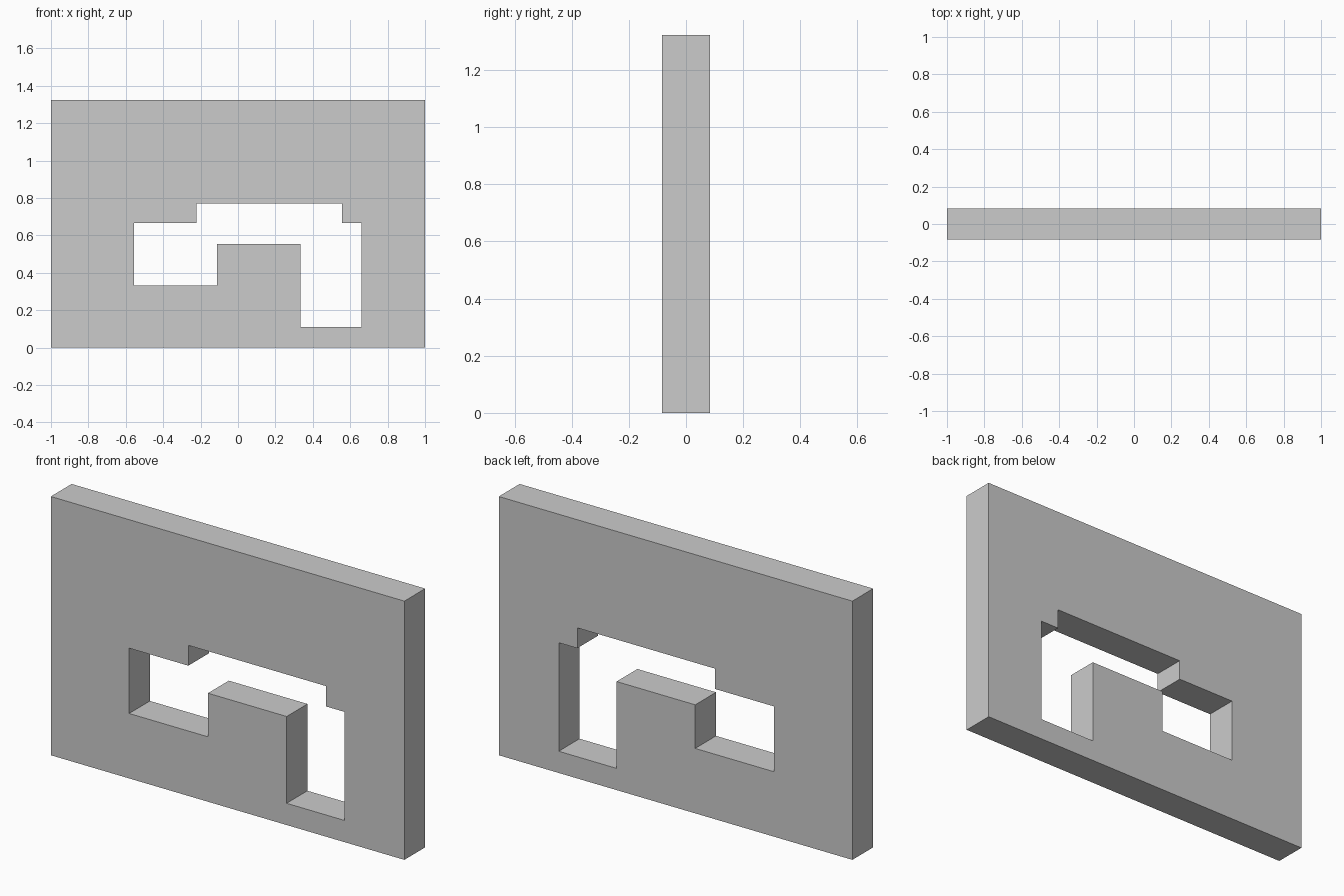
import bpy, bmesh
from math import pi
from mathutils import Matrix

if "Cube" in bpy.data.objects:
    bpy.data.objects.remove(bpy.data.objects["Cube"])

HEIGHT, HALF_DEPTH = 1.323, 0.084

# Wall outline and stepped opening, as x-z profiles
outline = [(-1, 0), (1, 0), (1, HEIGHT), (-1, HEIGHT)]
opening = [(-0.557, 0.332), (-0.111, 0.332), (-0.111, 0.555), (0.334, 0.555),
           (0.334, 0.111), (0.661, 0.111), (0.661, 0.666), (0.556, 0.666),
           (0.556, 0.77), (-0.222, 0.77), (-0.222, 0.666), (-0.557, 0.666)]

# Filled 2D curve extruded to the wall thickness
curve = bpy.data.curves.new("wall_profile", 'CURVE')
curve.dimensions = '2D'
curve.fill_mode = 'BOTH'
curve.extrude = HALF_DEPTH
for profile in (outline, opening):
    spline = curve.splines.new('POLY')
    spline.points.add(len(profile) - 1)
    for point, (x, z) in zip(spline.points, profile):
        point.co = (x, z, 0, 1)
    spline.use_cyclic_u = True

wall = bpy.data.objects.new("wall_with_opening", curve)
bpy.context.collection.objects.link(wall)
bpy.context.view_layer.objects.active = wall
wall.select_set(True)
bpy.ops.object.convert(target='MESH')
wall = bpy.context.object

# Stand upright, weld the caps to the sides and keep flat faces
bm = bmesh.new()
bm.from_mesh(wall.data)
bm.transform(Matrix.Rotation(pi / 2, 4, 'X'))
bmesh.ops.remove_doubles(bm, verts=bm.verts, dist=1e-4)
bmesh.ops.recalc_face_normals(bm, faces=bm.faces)
for face in bm.faces:
    face.smooth = False
bm.to_mesh(wall.data)
bm.free()
wall.name = "wall_with_opening"
